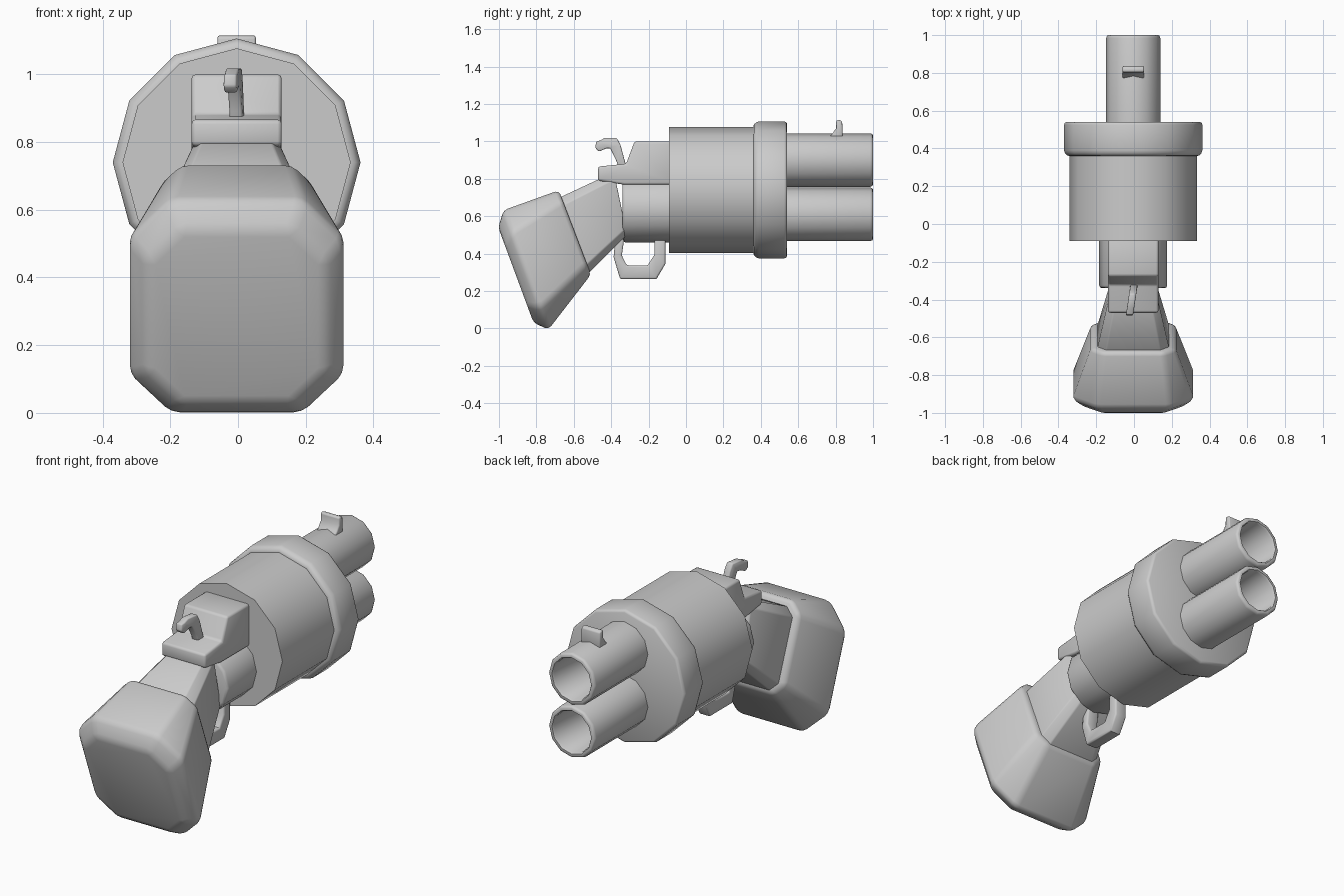
import bpy, bmesh, math
from mathutils import Vector

if "Cube" in bpy.data.objects:
    bpy.data.objects.remove(bpy.data.objects["Cube"])

CX = -0.004  # the body sits a hair left of centre


def finish(bm, name, bevel=0.0, min_angle=40, smooth=50):
    """Round the hard edges, make the object and shade it."""
    bmesh.ops.recalc_face_normals(bm, faces=bm.faces)
    if bevel:
        hard = [e for e in bm.edges if len(e.link_faces) == 2
                and e.calc_face_angle() > math.radians(min_angle)]
        bmesh.ops.bevel(bm, geom=hard, offset=bevel, segments=2, profile=0.5,
                        affect='EDGES', clamp_overlap=True)
    mesh = bpy.data.meshes.new(name)
    bm.to_mesh(mesh)
    bm.free()
    obj = bpy.data.objects.new(name, mesh)
    bpy.context.collection.objects.link(obj)
    bpy.ops.object.select_all(action='DESELECT')
    obj.select_set(True)
    bpy.context.view_layer.objects.active = obj
    bpy.ops.object.shade_smooth_by_angle(angle=math.radians(smooth))
    return obj


def skin(bm, rings):
    """Join rings of points into a closed solid."""
    rows = [[bm.verts.new(p) for p in ring] for ring in rings]
    n = len(rows[0])
    for a, b in zip(rows, rows[1:]):
        for i in range(n):
            j = (i + 1) % n
            bm.faces.new((a[i], a[j], b[j], b[i]))
    bm.faces.new(rows[0][::-1])
    bm.faces.new(rows[-1])


def lathe(name, profile, z, segs=12):
    """Turn (radius, y) pairs about an axis along y at height z."""
    bm = bmesh.new()
    angles = [2 * math.pi * i / segs for i in range(segs)]
    skin(bm, [[(CX + r * math.cos(a), y, z + r * math.sin(a)) for a in angles]
              for r, y in profile])
    return finish(bm, name)


def plate(name, outline, half, bevel, x=CX):
    """Extrude a (y, z) outline across x."""
    bm = bmesh.new()
    skin(bm, [[(x + s * half, y, z) for y, z in outline] for s in (-1, 1)])
    return finish(bm, name, bevel)


def loft(name, sections, bevel):
    """Loft chamfered rectangles: (top yz, bottom yz, half width, chamfer)."""
    bm = bmesh.new()
    rings = []
    for top, bottom, w, c in sections:
        t, b = Vector((0, *top)), Vector((0, *bottom))
        mid, h = (t + b) / 2, (t - b).length / 2
        up = (t - b).normalized()
        pts = [(w, h - c), (w - c, h), (c - w, h), (-w, h - c),
               (-w, c - h), (c - w, -h), (w - c, -h), (w, c - h)]
        rings.append([mid + up * v + Vector((CX + u, 0, 0)) for u, v in pts])
    skin(bm, rings)
    return finish(bm, name, bevel, min_angle=25)


# Main drum and its raised front collar
lathe("drum", [(0.337, -0.09), (0.337, 0.40)], 0.74)
lathe("drum_collar", [(0.335, 0.36), (0.350, 0.363), (0.361, 0.375), (0.366, 0.39),
                      (0.366, 0.525), (0.362, 0.536), (0.352, 0.541)], 0.74)

# Two hollow barrels
for name, z in (("upper_barrel", 0.90), ("lower_barrel", 0.61)):
    lathe(name, [(0.143, 0.5), (0.143, 0.985), (0.139, 0.996), (0.132, 1.0),
                 (0.120, 1.0), (0.114, 0.99), (0.110, 0.60)], z)

# Front sight with a flared foot
plate("front_sight", [(0.765, 1.02), (0.785, 1.045), (0.803, 1.07), (0.803, 1.11),
                      (0.815, 1.116), (0.835, 1.108), (0.838, 1.02)], 0.057, 0.008)

# Breech cylinder behind the drum
lathe("breech_cylinder", [(0.18, -0.05), (0.18, -0.325), (0.175, -0.336), (0.165, -0.34)], 0.64)

# Receiver block with rear shelf
plate("receiver", [(-0.05, 1.0), (-0.275, 1.0), (-0.32, 0.88), (-0.47, 0.865),
                   (-0.47, 0.79), (-0.33, 0.768), (-0.05, 0.768)], 0.133, 0.012)

# Hammer, turned slightly sideways
hammer = plate("hammer", [(-0.485, 0.965), (-0.48, 1.0), (-0.46, 1.004), (-0.435, 1.018),
                          (-0.37, 1.018), (-0.35, 0.98), (-0.315, 0.85), (-0.36, 0.85),
                          (-0.37, 0.89), (-0.405, 0.963), (-0.425, 0.963), (-0.465, 0.945)],
               0.019, 0.006, x=0)
for v in hammer.data.vertices:
    v.co.x += -0.004 + 0.15 * (v.co.y + 0.35)

# Trigger guard: a flat strap following an open loop
outer = [(-0.375, 0.52), (-0.387, 0.38), (-0.352, 0.263), (-0.158, 0.263), (-0.11, 0.345), (-0.11, 0.50)]
inner = [(-0.325, 0.52), (-0.343, 0.39), (-0.317, 0.337), (-0.205, 0.337), (-0.168, 0.395), (-0.168, 0.50)]
bm = bmesh.new()
skin(bm, [[(CX + s * 0.036, *p) for s, p in ((-1, o), (1, o), (1, i), (-1, i))]
          for o, i in zip(outer, inner)])
finish(bm, "trigger_guard", 0.010, 60)

# Stock neck and flared butt
loft("stock_neck", [((-0.385, 0.835), (-0.315, 0.50), 0.125, 0.035),
                    ((-0.675, 0.70), (-0.52, 0.295), 0.19, 0.045)], 0.006)
loft("stock_butt", [((-0.68, 0.738), (-0.508, 0.288), 0.222, 0.06),
                    ((-0.975, 0.632), (-0.735, -0.006), 0.322, 0.125),
                    ((-1.004, 0.54), (-0.815, 0.03), 0.262, 0.10)], 0.022)
